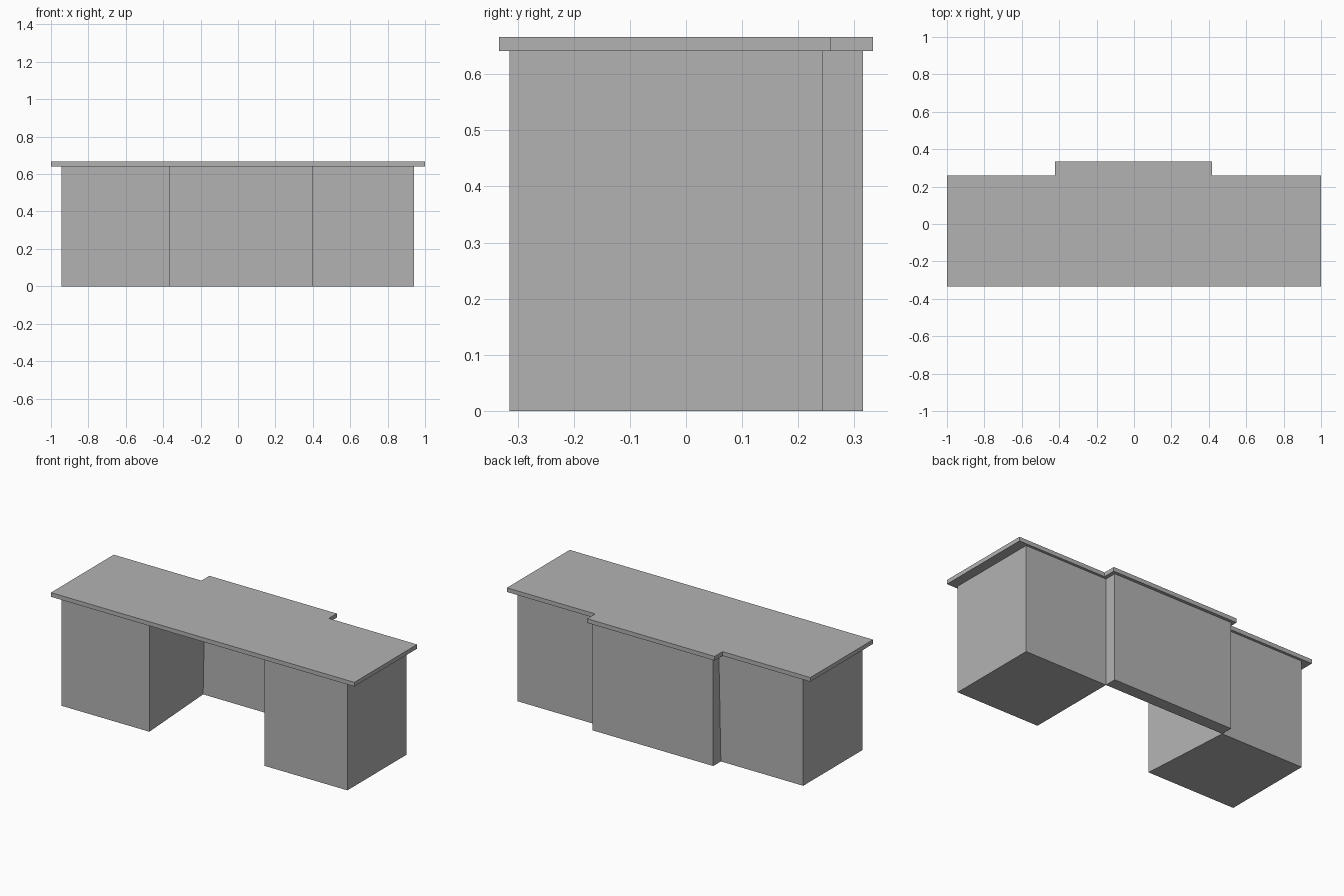
import bpy
import bmesh

cube = bpy.data.objects.get("Cube")
if cube:
    bpy.data.objects.remove(cube, do_unlink=True)

# Single matte grey
grey = bpy.data.materials.new("plain_grey")
grey.use_nodes = True
colour = (0.45, 0.45, 0.45, 1)
grey.diffuse_color = colour
grey.node_tree.nodes["Principled BSDF"].inputs["Base Color"].default_value = colour


def prism(name, outline, z0, z1, moved=None):
    """Extrude a floor outline; moved maps a corner index to its top x shift."""
    bm = bmesh.new()
    low = [bm.verts.new((x, y, z0)) for x, y in outline]
    high = [bm.verts.new((x, y, z1)) for x, y in outline]
    for i, dx in (moved or {}).items():
        high[i].co.x += dx
    bm.faces.new(low[::-1])
    bm.faces.new(high)
    n = len(outline)
    for i in range(n):
        j = (i + 1) % n
        bm.faces.new((low[i], low[j], high[j], high[i]))
    bmesh.ops.recalc_face_normals(bm, faces=bm.faces)
    mesh = bpy.data.meshes.new(name)
    bm.to_mesh(mesh)
    bm.free()
    mesh.materials.append(grey)
    obj = bpy.data.objects.new(name, mesh)
    bpy.context.collection.objects.link(obj)
    return obj


FRONT, BACK, PANEL_BACK = -0.315, 0.243, 0.315
UNDER, TOP = 0.641, 0.666
INNER, LEAN = 0.4, 0.013

# Pedestals: the right one flares towards the front on its inner side
prism("left_pedestal",
      [(0.396, FRONT), (0.942, FRONT), (0.942, BACK), (0.396, BACK)], 0, UNDER)
prism("right_pedestal",
      [(-0.943, FRONT), (-0.364, FRONT), (-INNER, BACK), (-0.943, BACK)],
      0, UNDER, {2: LEAN})

# Modesty panel closing the knee space, standing proud of the pedestals
prism("back_panel",
      [(-INNER, BACK), (0.396, BACK), (0.396, PANEL_BACK), (-INNER, PANEL_BACK)],
      0, UNDER, {0: LEAN})

# Worktop with a stepped rear edge over the panel
prism("worktop",
      [(-1, -0.333), (1, -0.333), (1, 0.258), (0.418, 0.258),
       (0.418, 0.333), (-0.422, 0.333), (-0.422, 0.258), (-1, 0.258)],
      UNDER, TOP)
